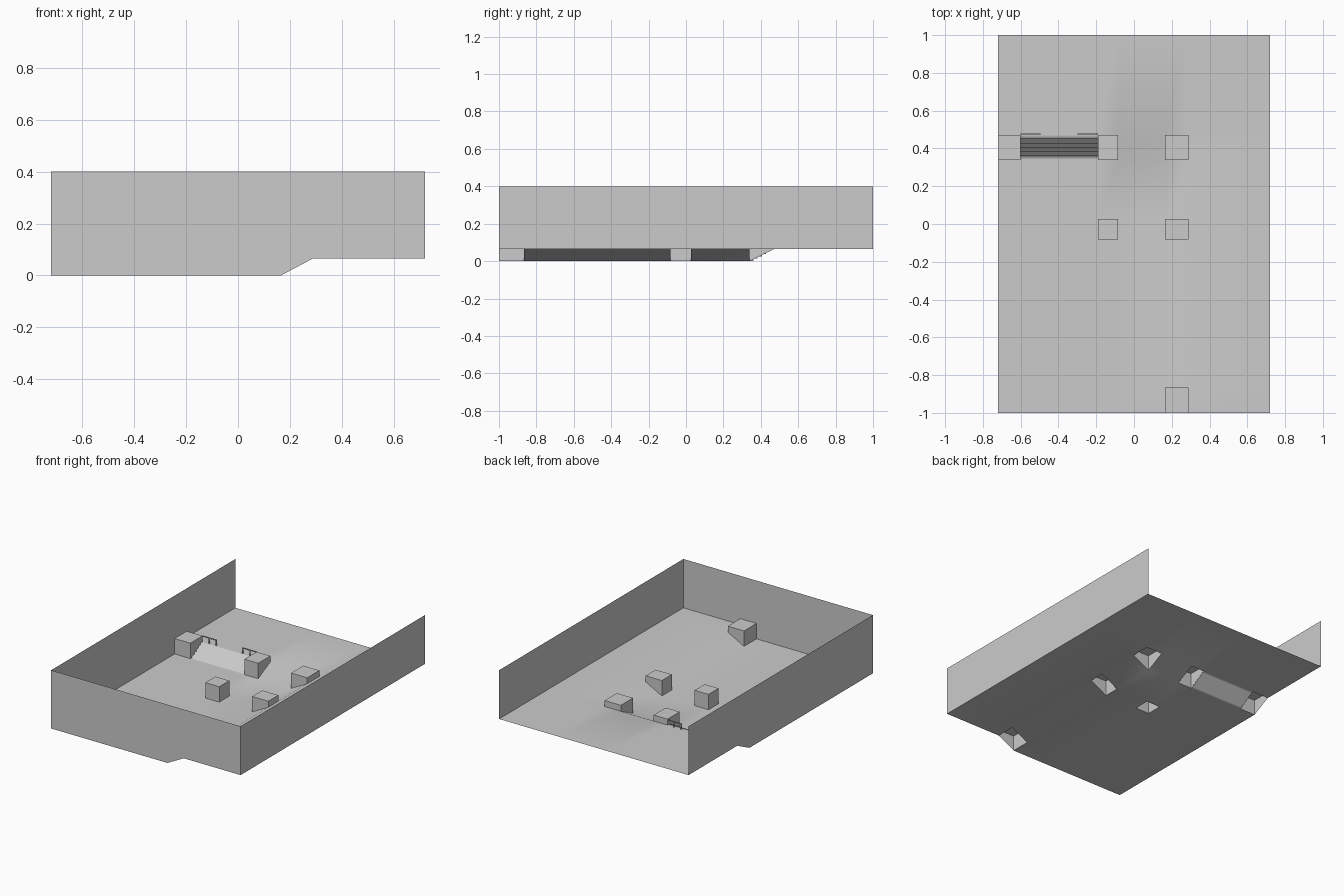
import bpy, bmesh

if "Cube" in bpy.data.objects:
    bpy.data.objects.remove(bpy.data.objects["Cube"])

H, TOP, WALL = 0.065, 0.106, 0.4
XS = [-0.72, -0.6, -0.19, -0.085, 0.165, 0.288, 0.72]
YS = [-1, -0.865, -0.082, 0.027, 0.34, 0.472, 1]
BLOCKS = [(0, 4), (2, 4), (4, 4), (2, 2), (4, 2), (4, 0)]  # grid cells holding blocks
STAIR = (1, 4)


def ground(x, y):
    return H if x >= XS[5] or y >= YS[5] else 0.0


def make(name, polys, smooth=False):
    bm = bmesh.new()
    for p in polys:
        bm.faces.new([bm.verts.new(v) for v in p])
    bmesh.ops.remove_doubles(bm, verts=bm.verts, dist=1e-5)
    for f in bm.faces:
        f.smooth = smooth
    me = bpy.data.meshes.new(name)
    bm.to_mesh(me)
    bm.free()
    ob = bpy.data.objects.new(name, me)
    bpy.context.collection.objects.link(ob)
    return ob


# stair profile in (y, z): bottom edge, risers and treads, top edge
steps = 5
profile = [(YS[4], 0.0)]
for i in range(steps):
    y = 0.36 + i * 0.0225
    profile += [(y, i * H / steps), (y, (i + 1) * H / steps)]
profile.append((YS[5], H))

# floor with two levels, slopes between them and stairs; open under the blocks
polys = []
for i in range(6):
    for j in range(6):
        x0, x1, y0, y1 = XS[i], XS[i + 1], YS[j], YS[j + 1]
        if (i, j) == STAIR:
            for a, b in zip(profile, profile[1:]):
                polys.append([(x0, *a), (x1, *a), (x1, *b), (x0, *b)])
        elif (i, j) not in BLOCKS:
            polys.append([(x, y, ground(x, y)) for x, y in
                          ((x0, y0), (x1, y0), (x1, y1), (x0, y1))])
make("floor", polys, True)

# hollow blocks along the slope, sides reaching down to the floor
for n, (i, j) in enumerate(BLOCKS):
    x0, x1, y0, y1 = XS[i], XS[i + 1], YS[j], YS[j + 1]
    ring = [(x0, y0), (x1, y0), (x1, y1), (x0, y1)]
    polys = [[(x, y, TOP) for x, y in ring]]
    for k in range(4):
        (ax, ay), (bx, by) = ring[k], ring[(k + 1) % 4]
        if (ax == bx == XS[0]) or (ay == by == YS[0]):
            continue  # the outer wall closes this side
        if j == 4 and ax == bx and ax in (XS[1], XS[2]):
            pts = profile if ay < by else profile[::-1]
            base = [(ax, y, z) for y, z in pts]
        else:
            base = [(ax, ay, ground(ax, ay)), (bx, by, ground(bx, by))]
        polys.append(base + [(bx, by, TOP), (ax, ay, TOP)])
    make(f"block_{n + 1}", polys)

# outer walls on three sides, the back stays open
make("front_wall", [[(x, -1, ground(x, -1)) for x in (XS[0], XS[4], XS[5], XS[6])]
                    + [(0.72, -1, WALL), (-0.72, -1, WALL)]])
make("left_wall", [[(-0.72, y, ground(-0.72, y)) for y in (1, YS[5], YS[4], -1)]
                   + [(-0.72, -1, WALL), (-0.72, 1, WALL)]])
make("right_wall", [[(0.72, -1, H), (0.72, 1, H), (0.72, 1, WALL), (0.72, -1, WALL)]])


def box(x0, x1, y0, y1, z0, z1):
    lo = [(x0, y0), (x1, y0), (x1, y1), (x0, y1)]
    faces = [[(x, y, z0) for x, y in lo[::-1]], [(x, y, z1) for x, y in lo]]
    for k in range(4):
        a, b = lo[k], lo[(k + 1) % 4]
        faces.append([(*a, z0), (*b, z0), (*b, z1), (*a, z1)])
    return faces


# short railings at the top of the stairs
for name, x_in, x_out in (("left_railing", XS[1], -0.495), ("right_railing", XS[2], -0.3)):
    t, ry = 0.006, (0.472, 0.478)
    s = 1 if x_out > x_in else -1
    polys = box(*sorted((x_in, x_out)), *ry, 0.1, TOP)
    for p in (x_out, (x_in + x_out) / 2):
        polys += box(*sorted((p - s * t, p)), *ry, H, 0.1)
    make(name, polys)
